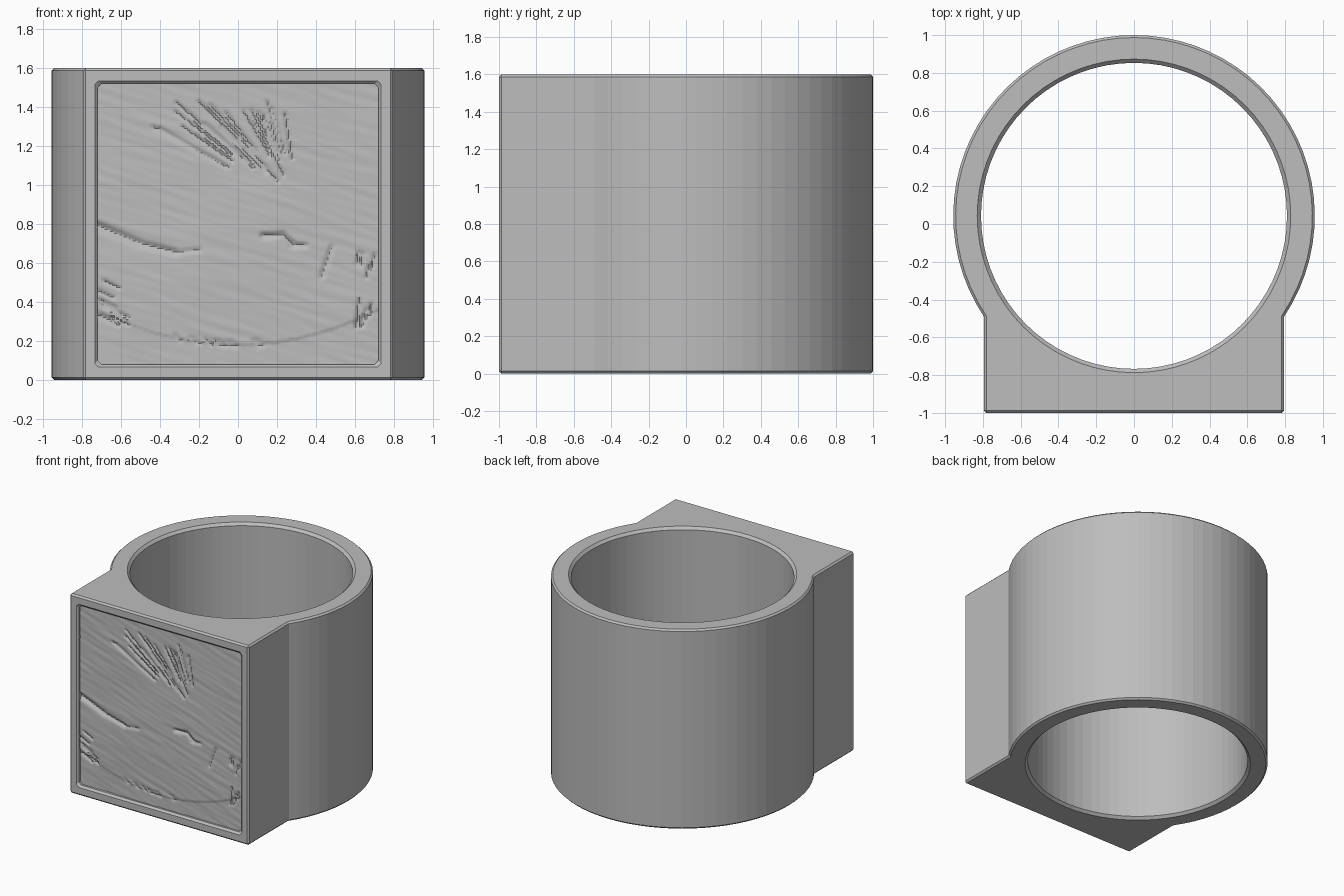
import bpy, bmesh, random
from math import pi, sin, cos, asin, exp, sqrt
from mathutils import Vector, noise

random.seed(4)
if "Cube" in bpy.data.objects:
    bpy.data.objects.remove(bpy.data.objects["Cube"])

HEIGHT, CENTRE_Y = 1.6, 0.043
OUTER, INNER, HALF_BLOCK, CHAMFER = 0.957, 0.81, 0.795, 0.013
SIDES, PANEL = 72, 0.72

grey = bpy.data.materials.new("plain grey")
grey.use_nodes = True
colour = (0.51, 0.51, 0.51, 1)
grey.diffuse_color = colour
grey.node_tree.nodes["Principled BSDF"].inputs["Base Color"].default_value = colour


def make_object(name, bm):
    bmesh.ops.recalc_face_normals(bm, faces=bm.faces)
    mesh = bpy.data.meshes.new(name)
    bm.to_mesh(mesh)
    bm.free()
    mesh.materials.append(grey)
    obj = bpy.data.objects.new(name, mesh)
    bpy.context.collection.objects.link(obj)
    return obj


def loft(name, rings):
    """Closed solid through rings that have equal point counts."""
    bm = bmesh.new()
    loops = [[bm.verts.new(p) for p in ring] for ring in rings]
    for a, b in zip(loops, loops[1:]):
        n = len(a)
        for i in range(n):
            j = (i + 1) % n
            bm.faces.new((a[i], a[j], b[j], b[i]))
    bm.faces.new(loops[0])
    bm.faces.new(loops[-1])
    return make_object(name, bm)


def circle(radius, z):
    return [(radius * cos(2 * pi * i / SIDES), CENTRE_Y + radius * sin(2 * pi * i / SIDES), z)
            for i in range(SIDES)]


def square(half, y, cut=0.02):
    pts = []
    for sx, sz in ((1, 1), (-1, 1), (-1, -1), (1, -1)):
        pair = [(sx * half, sz * (half - cut)), (sx * (half - cut), sz * half)]
        pts += pair if sx * sz > 0 else pair[::-1]
    return [(x, y, HEIGHT / 2 + z) for x, z in pts]


# Ring body: round band merging into a square front block
start = -pi / 2 + asin(HALF_BLOCK / OUTER)
sweep = 2 * pi - 2 * (start + pi / 2)
steps = 50
outline = [(OUTER * cos(start + sweep * i / steps), CENTRE_Y + OUTER * sin(start + sweep * i / steps))
           for i in range(steps + 1)]
outline += [(-HALF_BLOCK, -1), (HALF_BLOCK, -1)]
body = loft("ring_body", [[(x, y, z) for x, y in outline] for z in (0, HEIGHT)])

# Cutters for the finger hole, with flared rims, and the framed front pocket
hole = loft("hole_cutter", [circle(INNER + 0.04, -0.02), circle(INNER, 0.02),
                            circle(INNER, HEIGHT - 0.02), circle(INNER + 0.04, HEIGHT + 0.02)])
pocket = loft("pocket_cutter", [square(PANEL + 0.03, -1.015), square(PANEL, -0.985),
                                square(PANEL, -0.93)])

bevel = body.modifiers.new("edge chamfer", "BEVEL")
bevel.width = CHAMFER
bevel.segments = 1
bevel.limit_method = "ANGLE"
bevel.angle_limit = 0.9
for cutter in (hole, pocket):
    cut = body.modifiers.new(cutter.name, "BOOLEAN")
    cut.operation = "DIFFERENCE"
    cut.solver = "EXACT"
    cut.object = cutter
    cutter.hide_render = True
    cutter.hide_viewport = False

bpy.context.view_layer.update()
graph = bpy.context.evaluated_depsgraph_get()
finished = bpy.data.meshes.new_from_object(body.evaluated_get(graph))
body.modifiers.clear()
body.data = finished
for cutter in (hole, pocket):
    bpy.data.objects.remove(cutter)

# Relief strokes: (x1, z1, x2, z2, width, depth)
strokes = [(-.72, .79, -.5, .70, .018, .02), (-.5, .70, -.32, .655, .016, .018),
           (-.32, .655, -.2, .665, .012, .008),
           (.13, .74, .23, .745, .014, .016), (.23, .745, .29, .69, .014, .016),
           (.27, .69, .35, .69, .012, .01), (.43, .53, .48, .68, .012, .01)]
# Combed hair fanning to the upper left
for i in range(18):
    t = i / 17
    x, z = -.42 + .66 * t + random.uniform(-.03, .03), 1.4 + random.uniform(-.12, .06)
    k = random.uniform(.35, .7)
    strokes.append((x, z, x + (.32 - x) * k, z + (.88 - z) * k, .008, .011))
# Short bristles near the lower corners and chin
for i in range(12):
    x, z = random.uniform(-.72, -.64), random.uniform(.32, .52)
    strokes.append((x, z, x + .08, z - .04, .008, .012))
    x, z = random.uniform(.6, .7), random.uniform(.2, .6)
    strokes.append((x, z, x + .01, z + .06, .008, .012))
    x = random.uniform(-.5, .1)
    strokes.append((x, .2 + x * x * .3, x + .03, .17 + x * x * .3, .008, .008))


def segment_distance(x, z, x1, z1, x2, z2):
    dx, dz = x2 - x1, z2 - z1
    t = max(0, min(1, ((x - x1) * dx + (z - z1) * dz) / (dx * dx + dz * dz)))
    return sqrt((x - x1 - t * dx) ** 2 + (z - z1 - t * dz) ** 2)


def relief_depth(x, z):
    swell = .008 * exp(-((x + .05) ** 2 + (z - .65) ** 2) / .2)
    chin = .005 if z > .18 + .35 * x * x else 0
    ripple = .0025 * noise.noise(Vector((x * 5 + z * 3, z * 28 + x * 8, 0)))
    broad = .004 * noise.noise(Vector((x * 3, z * 3, 5)))
    groove = 0
    for x1, z1, x2, z2, width, depth in strokes:
        d = segment_distance(x, z, x1, z1, x2, z2)
        if d < 3 * width:
            groove = max(groove, depth * exp(-(d / width) ** 2))
    return -.968 - swell - chin - ripple - broad + groove


# Carved front panel
bm = bmesh.new()
N = 150
grid = [[None] * (N + 1) for _ in range(N + 1)]
for i in range(N + 1):
    for j in range(N + 1):
        x, z = PANEL * (2 * i / N - 1), HEIGHT / 2 + PANEL * (2 * j / N - 1)
        grid[i][j] = bm.verts.new((x, relief_depth(x, z), z))
for i in range(N):
    for j in range(N):
        bm.faces.new((grid[i][j], grid[i + 1][j], grid[i + 1][j + 1], grid[i][j + 1]))
panel = make_object("relief_panel", bm)
if panel.data.polygons[0].normal.y > 0:
    panel.data.flip_normals()

bpy.ops.object.select_all(action="DESELECT")
panel.select_set(True)
bpy.context.view_layer.objects.active = panel
bpy.ops.object.shade_smooth_by_angle(angle=0.6)
